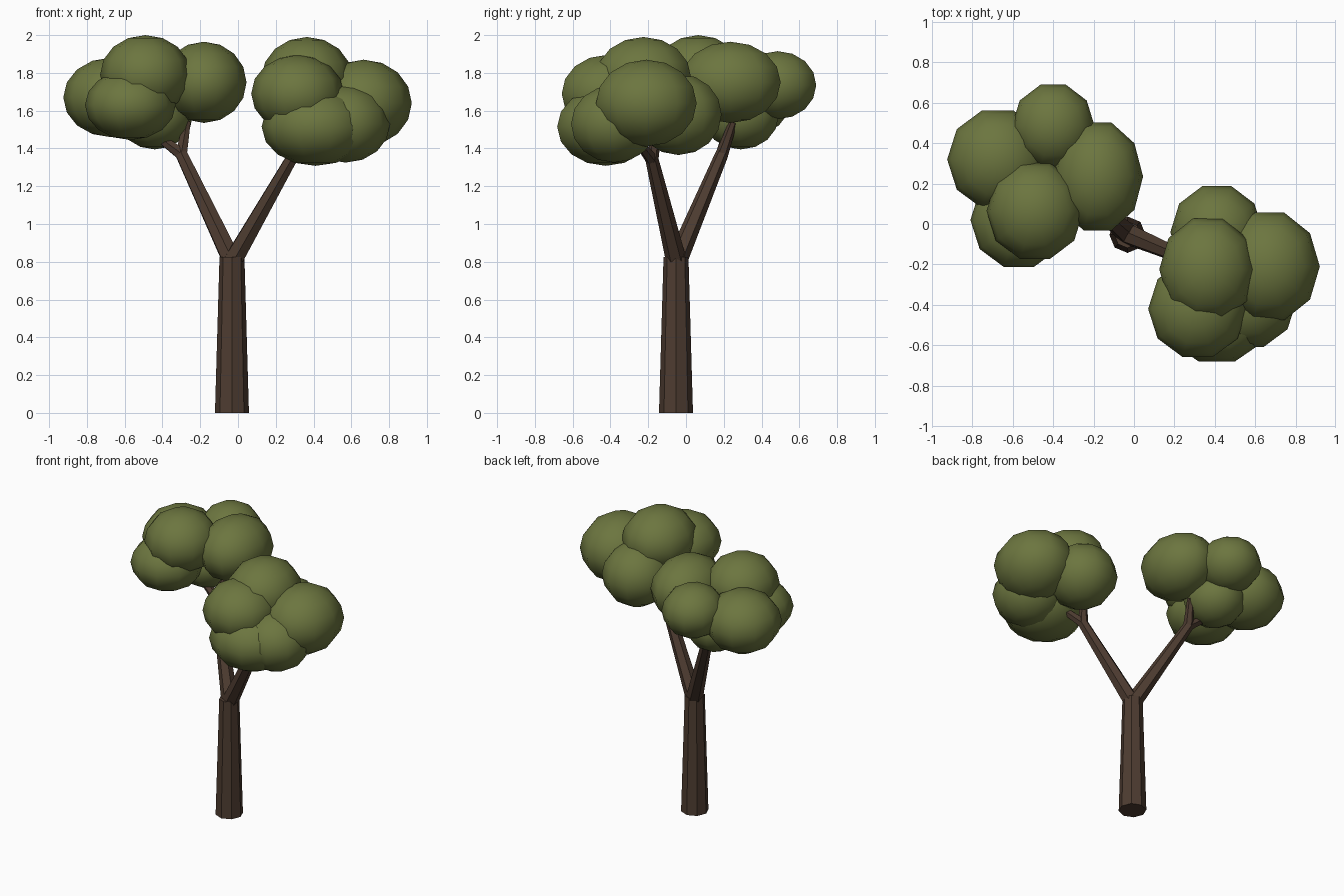
import bpy, bmesh, math
from mathutils import Vector, Matrix

if "Cube" in bpy.data.objects:
    bpy.data.objects.remove(bpy.data.objects["Cube"])


def material(name, color):
    m = bpy.data.materials.new(name)
    m.diffuse_color = (*color, 1)
    m.use_nodes = True
    m.node_tree.nodes["Principled BSDF"].inputs["Base Color"].default_value = m.diffuse_color
    return m


BARK = material("bark", (0.075, 0.045, 0.03))
LEAF = material("leaf", (0.15, 0.18, 0.05))


def add_object(name, bm, mat, smooth):
    me = bpy.data.meshes.new(name)
    for f in bm.faces:
        f.smooth = smooth
    bm.to_mesh(me)
    bm.free()
    me.materials.append(mat)
    ob = bpy.data.objects.new(name, me)
    bpy.context.collection.objects.link(ob)
    return ob


def limb(name, start, end, r1, r2, sides):
    """Tapered flat-sided cone between two points."""
    a, b = Vector(start), Vector(end)
    d = b - a
    turn = Vector((0, 0, 1)).rotation_difference(d).to_matrix().to_4x4()
    bm = bmesh.new()
    bmesh.ops.create_cone(bm, cap_ends=True, segments=sides, radius1=r1, radius2=r2,
                          depth=d.length, matrix=Matrix.Translation((a + b) / 2) @ turn)
    add_object(name, bm, BARK, False)


def clump(name, center, radii):
    """Squashed low-poly sphere with a corner pointing along x."""
    bm = bmesh.new()
    bmesh.ops.create_uvsphere(bm, u_segments=10, v_segments=8, radius=1)
    bmesh.ops.rotate(bm, verts=bm.verts, matrix=Matrix.Rotation(math.pi / 2, 3, 'Z'))
    bmesh.ops.scale(bm, verts=bm.verts, vec=radii)
    bmesh.ops.translate(bm, verts=bm.verts, vec=center)
    add_object(name, bm, LEAF, True)


# Trunk
limb("trunk", (-0.032, -0.053, 0), (-0.032, -0.053, 0.825), 0.09, 0.066, 8)

# Two main branches, each forking into two twigs
FORKS = {
    "left": ((-0.30, 0.19, 1.37), [(-0.46, 0.22, 1.49), (-0.27, 0.25, 1.54)]),
    "right": ((0.28, -0.18, 1.34), [(0.43, -0.27, 1.46), (0.30, -0.15, 1.50)]),
}
for side, (fork, tips) in FORKS.items():
    limb(side + "_branch", (-0.03, -0.05, 0.80), fork, 0.055, 0.035, 6)
    for i, tip in enumerate(tips):
        limb(f"{side}_twig_{i + 1}", fork, tip, 0.034, 0.022, 6)

# Leaf clumps: centre, radii
CLUMPS = {
    "left_leaves": [
        ((-0.675, 0.32, 1.67), (0.25, 0.255, 0.21)),
        ((-0.40, 0.485, 1.735), (0.205, 0.215, 0.18)),
        ((-0.18, 0.235, 1.75), (0.225, 0.28, 0.215)),
        ((-0.49, 0.065, 1.79), (0.24, 0.25, 0.21)),
        ((-0.57, 0.02, 1.63), (0.24, 0.245, 0.185)),
        ((-0.44, 0.29, 1.57), (0.20, 0.21, 0.175)),
    ],
    "right_leaves": [
        ((0.665, -0.21, 1.64), (0.255, 0.28, 0.23)),
        ((0.365, -0.225, 1.775), (0.24, 0.265, 0.215)),
        ((0.41, -0.04, 1.58), (0.23, 0.24, 0.215)),
        ((0.315, -0.42, 1.69), (0.245, 0.25, 0.205)),
        ((0.41, -0.425, 1.515), (0.285, 0.27, 0.207)),
        ((0.57, -0.38, 1.53), (0.235, 0.24, 0.205)),
    ],
}
for name, items in CLUMPS.items():
    for i, (center, radii) in enumerate(items):
        clump(f"{name}_{i + 1}", center, radii)
